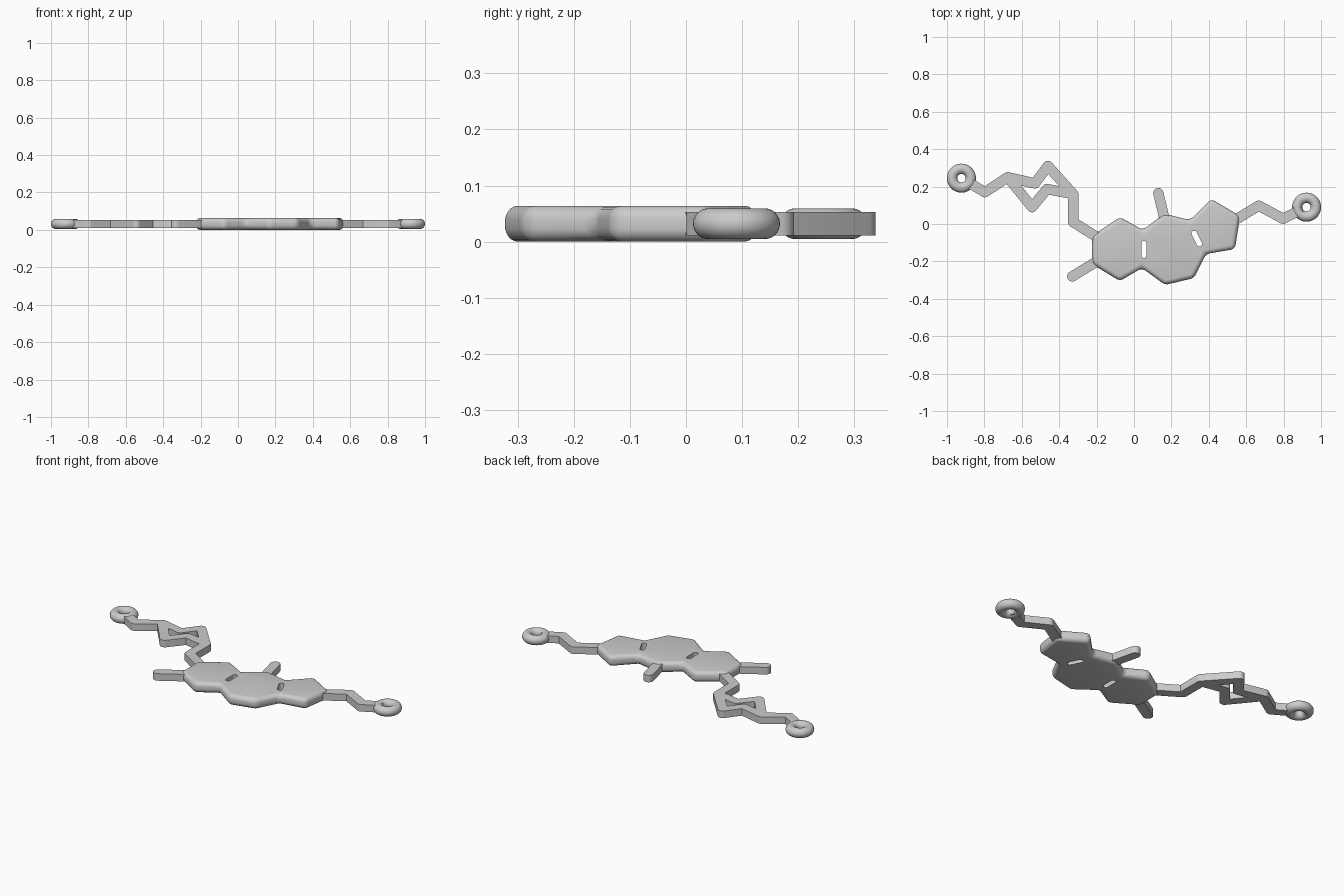
import bpy, bmesh
from math import atan2, cos, sin, pi
from mathutils import Vector

cube = bpy.data.objects.get("Cube")
if cube:
    bpy.data.objects.remove(cube, do_unlink=True)

MID = 0.032      # mid height of every part
HALF = 0.0275    # half width of the bars

grey = bpy.data.materials.new("plain_grey")
grey.use_nodes = True
grey.diffuse_color = (0.6, 0.6, 0.6, 1)
grey.node_tree.nodes["Principled BSDF"].inputs["Base Color"].default_value = (0.6, 0.6, 0.6, 1)


def slab(name, outline, height, bevel=0):
    """Extrude a flat outline around the mid height, optionally rounding its edges."""
    bm = bmesh.new()
    verts = [bm.verts.new((x, y, MID - height / 2)) for x, y in outline]
    face = bm.faces.new(verts)
    top = bmesh.ops.extrude_face_region(bm, geom=[face])["geom"]
    bmesh.ops.translate(bm, vec=(0, 0, height),
                        verts=[v for v in top if isinstance(v, bmesh.types.BMVert)])
    bmesh.ops.recalc_face_normals(bm, faces=bm.faces)
    if bevel:
        bmesh.ops.bevel(bm, geom=bm.edges[:], offset=bevel, segments=6,
                        profile=0.5, affect='EDGES', clamp_overlap=True)
    mesh = bpy.data.meshes.new(name)
    bm.to_mesh(mesh)
    bm.free()
    mesh.materials.append(grey)
    obj = bpy.data.objects.new(name, mesh)
    bpy.context.collection.objects.link(obj)
    return obj


def ribbon(path, half):
    """Outline of a path with round ends, round outer and mitred inner corners."""
    pts = [Vector(p) for p in path]
    route = pts + pts[-2:0:-1]          # out along one side, back along the other
    outline = []
    for i, p in enumerate(route):
        a = (p - route[i - 1]).normalized()
        b = (route[(i + 1) % len(route)] - p).normalized()
        turn = atan2(a.x * b.y - a.y * b.x, a.dot(b))
        if a.dot(b) < -0.999:
            turn = pi
        na, nb = Vector((a.y, -a.x)), Vector((b.y, -b.x))
        if turn > 0:
            steps = max(3, round(turn / 0.25))
            start = atan2(na.y, na.x)
            for k in range(steps + 1):
                t = start + turn * k / steps
                outline.append(p + half * Vector((cos(t), sin(t))))
        else:
            outline.append(p + (na + nb) * half / (1 + na.dot(nb)))
    return outline


def smooth(obj):
    bpy.ops.object.select_all(action='DESELECT')
    obj.select_set(True)
    bpy.context.view_layer.objects.active = obj
    bpy.ops.object.shade_smooth_by_angle(angle=0.6)


# Main plate of three joined cells
plate = slab("plate", [
    (-.225, -.064), (-.225, -.214), (-.075, -.305), (.043, -.235), (.166, -.326),
    (.32, -.289), (.385, -.16), (.54, -.134), (.567, .043), (.412, .134),
    (.30, .021), (.16, .055), (.048, -.032), (-.075, .037)], 0.064, 0.024)

# Through slots between the cells
for name, path in (("left_slot", [(.053, -.105), (.053, -.168)]),
                   ("right_slot", [(.322, -.05), (.35, -.106)])):
    cutter = slab(name + "_cutter", ribbon(path, 0.014), 0.2)
    cutter.hide_render = True
    cutter.hide_viewport = True
    cut = plate.modifiers.new(name, 'BOOLEAN')
    cut.operation = 'DIFFERENCE'
    cut.solver = 'EXACT'
    cut.object = cutter
smooth(plate)

# Zigzag arms, side loop and short stubs
bars = {
    "right_arm": [(-.87, .213), (-.797, .17), (-.675, .25), (-.53, .217), (-.46, .31),
                  (-.325, .16), (-.325, .01), (-.19, -.075)],
    "right_arm_loop": [(-.675, .25), (-.545, .09), (-.465, .187), (-.325, .16)],
    "left_arm": [(.53, .015), (.667, .098), (.797, .028), (.875, .068)],
    "lower_stub": [(-.33, -.28), (-.19, -.195)],
    "upper_stub": [(.13, .165), (.165, .02)],
}
for name, path in bars.items():
    smooth(slab(name, ribbon(path, HALF), 0.042))

# Hanging rings at both ends
for name, x, y in (("right_ring", -.9225, .245), ("left_ring", .9225, .09)):
    bpy.ops.mesh.primitive_torus_add(location=(x, y, MID), major_radius=0.05,
                                     minor_radius=0.0275, major_segments=48,
                                     minor_segments=24)
    ring = bpy.context.object
    ring.name = name
    ring.data.materials.append(grey)
    smooth(ring)
